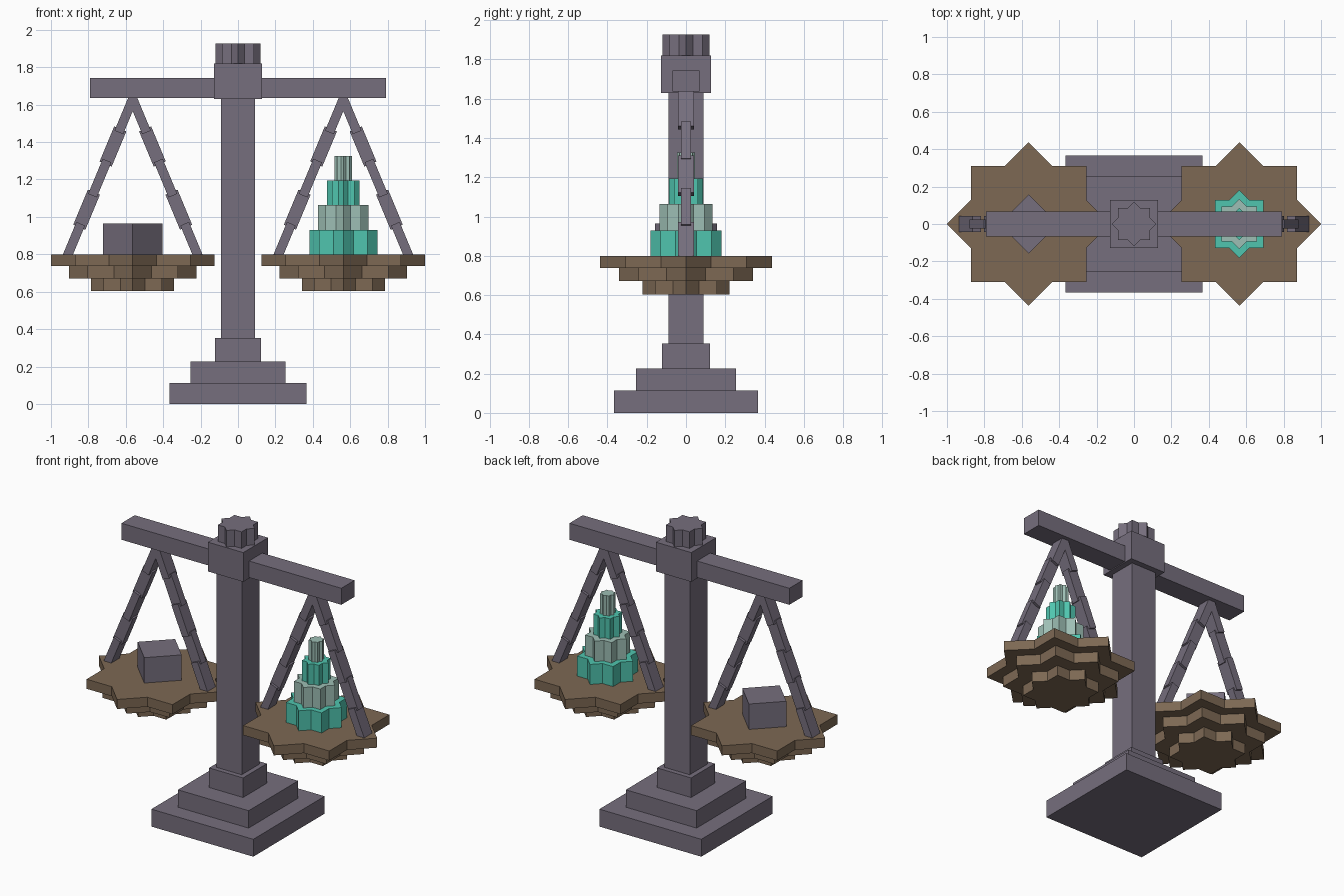
import bpy
import bmesh
from math import sin, cos, pi, atan2, hypot

if "Cube" in bpy.data.objects:
    bpy.data.objects.remove(bpy.data.objects["Cube"])


def material(name, rgb):
    mat = bpy.data.materials.new(name)
    mat.use_nodes = True
    mat.diffuse_color = (*rgb, 1)
    mat.node_tree.nodes["Principled BSDF"].inputs["Base Color"].default_value = (*rgb, 1)
    return mat


STONE = material("purple grey stone", (0.18, 0.156, 0.205))
WOOD = material("brown wood", (0.205, 0.14, 0.088))
TEAL = material("bright teal", (0.08, 0.56, 0.43))
PALE = material("pale teal", (0.34, 0.52, 0.46))


def add_object(name, bm, mat, loc=(0, 0, 0), rot=(0, 0, 0)):
    bmesh.ops.recalc_face_normals(bm, faces=bm.faces)
    mesh = bpy.data.meshes.new(name)
    bm.to_mesh(mesh)
    bm.free()
    mesh.materials.append(mat)
    obj = bpy.data.objects.new(name, mesh)
    obj.location, obj.rotation_euler = loc, rot
    bpy.context.collection.objects.link(obj)
    return obj


def box(name, size, loc, mat=STONE, rot=(0, 0, 0)):
    bm = bmesh.new()
    bmesh.ops.create_cube(bm, size=1)
    bmesh.ops.scale(bm, vec=size, verts=bm.verts)
    return add_object(name, bm, mat, loc, rot)


def block(name, half_x, half_y, z0, z1):
    return box(name, (2 * half_x, 2 * half_y, z1 - z0), (0, 0, (z0 + z1) / 2))


def star(name, radius, x, z0, z1, mat):
    """Eight-pointed star prism: the outline of two crossed squares."""
    inner = radius * cos(pi / 4) / cos(pi / 8)
    bm = bmesh.new()
    ring = []
    for i in range(16):
        r = inner if i % 2 else radius
        ring.append(bm.verts.new((r * cos(i * pi / 8), r * sin(i * pi / 8), z0)))
    base = bm.faces.new(ring)
    top = bmesh.ops.extrude_face_region(bm, geom=[base])["geom"]
    bmesh.ops.translate(bm, vec=(0, 0, z1 - z0),
                        verts=[v for v in top if isinstance(v, bmesh.types.BMVert)])
    return add_object(name, bm, mat, (x, 0, 0))


# Stepped base, column, hub, beam and cap
block("base_bottom_step", 0.366, 0.366, 0, 0.113)
block("base_middle_step", 0.254, 0.254, 0.113, 0.226)
block("base_top_step", 0.122, 0.122, 0.226, 0.353)
block("column", 0.09, 0.09, 0.353, 1.635)
block("hub", 0.127, 0.127, 1.63, 1.82)
block("beam", 0.79, 0.068, 1.636, 1.743)
star("cap", 0.12, 0, 1.82, 1.927, STONE)

# Pans hung on two slanting strands of links, alternately wide and deep
PAN_X = 0.563
TOP, BOTTOM, SPREAD = 1.63, 0.785, 0.352
DROP = TOP - BOTTOM
LENGTH = hypot(SPREAD, DROP)
LINKS = 5

for side, label in ((1, "left"), (-1, "right")):
    x = side * PAN_X
    star(label + "_pan_rim", 0.437, x, 0.738, 0.8, WOOD)
    star(label + "_pan_middle", 0.341, x, 0.671, 0.738, WOOD)
    star(label + "_pan_bottom", 0.222, x, 0.604, 0.671, WOOD)
    for lean, place in ((side, "outer"), (-side, "inner")):
        for i in range(LINKS):
            t = (i + 0.5) / LINKS
            size = (0.07, 0.05) if i % 2 else (0.05, 0.083)
            box(f"{label}_{place}_link_{i + 1}", (*size, LENGTH / LINKS + 0.02),
                (x + lean * SPREAD * t, 0, TOP - DROP * t),
                rot=(0, -lean * atan2(SPREAD, DROP), 0))

# Load on the right pan: a block turned on its corner
box("weight", (0.224, 0.224, 0.165), (-PAN_X, 0, 0.8825), rot=(0, 0, pi / 4))

# Load on the left pan: a tower of shrinking stars
heights = (0.8, 0.93, 1.063, 1.195, 1.325)
for i, radius in enumerate((0.182, 0.134, 0.086, 0.046)):
    star(f"tower_tier_{i + 1}", radius, PAN_X, heights[i], heights[i + 1],
         PALE if i % 2 else TEAL)
